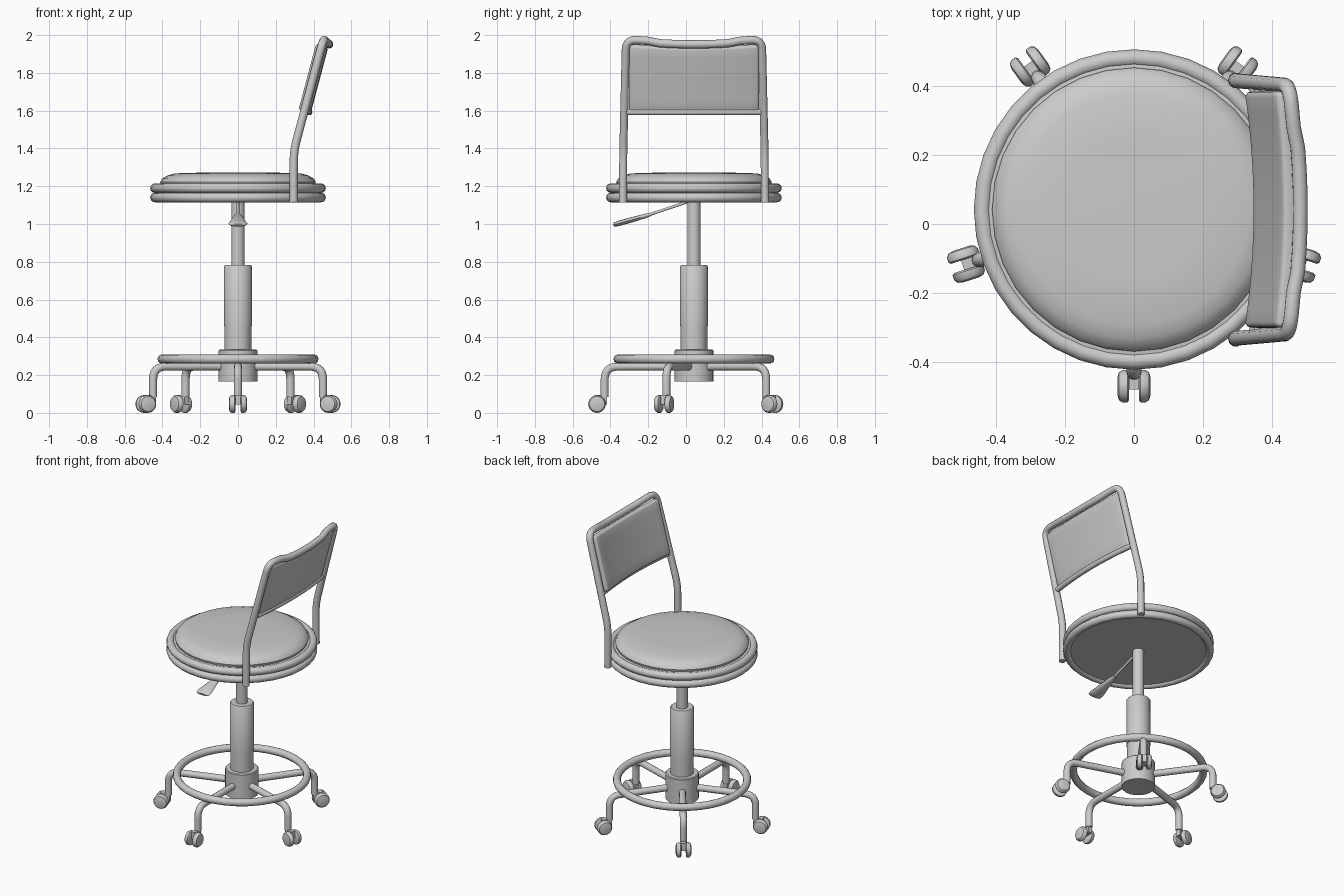
import bpy, bmesh
from math import sin, cos, pi, radians
from mathutils import Vector, Matrix

if "Cube" in bpy.data.objects:
    bpy.data.objects.remove(bpy.data.objects["Cube"])

CY = 0.042  # common axis of seat, column and base


def finish(obj, angle=40):
    bpy.ops.object.select_all(action='DESELECT')
    obj.select_set(True)
    bpy.context.view_layer.objects.active = obj
    bpy.ops.object.shade_smooth_by_angle(angle=radians(angle))
    return obj


def from_bmesh(name, bm):
    bmesh.ops.remove_doubles(bm, verts=bm.verts, dist=1e-5)
    bmesh.ops.recalc_face_normals(bm, faces=bm.faces)
    me = bpy.data.meshes.new(name)
    bm.to_mesh(me)
    bm.free()
    obj = bpy.data.objects.new(name, me)
    bpy.context.collection.objects.link(obj)
    return obj


def lathe(name, profile, matrix=None, sides=32):
    bm = bmesh.new()
    rings = [[bm.verts.new((r * cos(2 * pi * i / sides), r * sin(2 * pi * i / sides), z))
              for i in range(sides)] for r, z in profile]
    for a, b in zip(rings, rings[1:]):
        for i in range(sides):
            j = (i + 1) % sides
            bm.faces.new((a[i], a[j], b[j], b[i]))
    bmesh.ops.dissolve_degenerate(bm, dist=1e-6, edges=bm.edges)
    bm.transform(matrix or Matrix.Translation((0, CY, 0)))
    return finish(from_bmesh(name, bm))


def rounded(points, radius, steps=6):
    pts = [Vector(p) for p in points]
    out = [pts[0]]
    for a, b, c in zip(pts, pts[1:], pts[2:]):
        p, q = b + (a - b).normalized() * radius, b + (c - b).normalized() * radius
        for k in range(steps + 1):
            t = k / steps
            out.append(p * (1 - t) ** 2 + b * 2 * t * (1 - t) + q * t * t)
    return out + [pts[-1]]


def tube(name, points, radius):
    cu = bpy.data.curves.new(name, 'CURVE')
    cu.dimensions = '3D'
    cu.bevel_depth = radius
    cu.bevel_resolution = 3
    cu.use_fill_caps = True
    sp = cu.splines.new('POLY')
    sp.points.add(len(points) - 1)
    for p, co in zip(sp.points, points):
        p.co = (*co, 1)
    obj = bpy.data.objects.new(name, cu)
    bpy.context.collection.objects.link(obj)
    bpy.ops.object.select_all(action='DESELECT')
    obj.select_set(True)
    bpy.context.view_layer.objects.active = obj
    bpy.ops.object.convert(target='MESH')
    return finish(bpy.context.object)


def torus(name, z, major, minor):
    bpy.ops.mesh.primitive_torus_add(location=(0, CY, z), major_radius=major, minor_radius=minor,
                                     major_segments=36, minor_segments=12)
    bpy.context.object.name = name
    finish(bpy.context.object)


# Seat: domed cushion with two stacked rims
lathe("seat_cushion", [(0, 1.13), (0.435, 1.13), (0.435, 1.205), (0.408, 1.208), (0.412, 1.222),
                       (0.402, 1.24), (0.375, 1.256), (0.335, 1.268), (0.2, 1.272), (0, 1.273)])
torus("seat_rim_lower", 1.14, 0.44, 0.025)
torus("seat_rim_upper", 1.19, 0.44, 0.025)

# Gas column, sleeve and hub
lathe("column", [(0, 0.7), (0.035, 0.7), (0.035, 1.135), (0, 1.135)])
lathe("column_sleeve", [(0, 0.46), (0.074, 0.46), (0.074, 0.775), (0.069, 0.782), (0, 0.782)])
lathe("column_base", [(0, 0.3), (0.071, 0.3), (0.071, 0.462), (0, 0.462)])
lathe("hub", [(0, 0.165), (0.103, 0.165), (0.103, 0.33), (0.098, 0.335), (0, 0.335)])

# Foot ring
torus("foot_ring", 0.285, 0.402, 0.024)

# Five legs with twin-wheel casters
wheel = [(0, 0.014), (0.04, 0.014), (0.047, 0.019), (0.047, 0.034), (0.04, 0.044), (0.025, 0.048), (0, 0.048)]
for n in range(5):
    turn = Matrix.Translation((0, CY, 0)) @ Matrix.Rotation(radians(-90 + 72 * n), 4, 'Z')
    path = rounded([(0.06, 0, 0.245), (0.473, 0, 0.245), (0.473, 0, 0.085)], 0.07)
    tube(f"leg_{n}", [turn @ p for p in path], 0.022)
    for s in (1, -1):
        m = turn @ Matrix.Translation((0.513, 0, 0.047)) @ Matrix.Rotation(s * pi / 2, 4, 'X')
        lathe(f"caster_wheel_{n}_{s}", wheel, m, 20)
    bm = bmesh.new()
    bmesh.ops.create_cube(bm, size=1, matrix=turn @ Matrix.Translation((0.492, 0, 0.07))
                          @ Matrix.Diagonal((0.062, 0.03, 0.05, 1)))
    finish(from_bmesh(f"caster_fork_{n}", bm))

# Height lever: thin rod with a flared paddle
a, b, tip = Vector((0, 0.03, 1.125)), Vector((0, -0.2, 1.047)), Vector((0, -0.385, 0.995))
tube("lever_rod", [a, b], 0.008)
bm = bmesh.new()
axis = (tip - b).normalized()
up = Vector((0, -axis.z, axis.y)) * -1
rings = []
for t, w, h in [(-0.08, 0.012, 0.009), (0.1, 0.022, 0.012), (0.5, 0.036, 0.014),
                (0.85, 0.05, 0.014), (0.97, 0.046, 0.011), (1.0, 0.036, 0.006)]:
    c = b.lerp(tip, t)
    rings.append([bm.verts.new(c + Vector((w * cos(k * pi / 6), 0, 0)) + up * h * sin(k * pi / 6))
                  for k in range(12)])
for r, q in zip(rings, rings[1:]):
    for k in range(12):
        bm.faces.new((r[k], r[(k + 1) % 12], q[(k + 1) % 12], q[k]))
bm.faces.new(rings[0])
bm.faces.new(rings[-1])
finish(from_bmesh("lever_paddle", bm), 50)


# Backrest frame: leaning posts joined by a bowed top bar
def lean(z):
    return 0.295 + 0.266 * (z - 1.385)


def bow(y, half=0.36):
    return 1 - (y / half) ** 2


half = rounded([(0.295, 0.376, 1.115), (0.295, 0.374, 1.385), (lean(1.975), 0.36, 1.978),
                (0.463, 0.24, 1.969)], 0.06)
mid = [Vector((0.453 + 0.03 * bow(y), y, 1.974 - 0.023 * bow(y))) for y in (0.18, 0.12, 0.06)]
half += mid
centre = [Vector((0.483, 0, 1.951))]
other = [Vector((p.x, -p.y, p.z)) for p in reversed(half)]
tube("back_frame", [p + Vector((0, CY, 0)) for p in half + centre + other], 0.022)

# Lower crossbar of the backrest
ys = [-0.366 + 0.061 * k for k in range(13)]
tube("back_crossbar", [(lean(1.592) + 0.027 * bow(y, 0.366), y + CY, 1.592) for y in ys], 0.017)

# Curved padded back panel
bm = bmesh.new()
rows = []
for j in range(7):
    row = []
    for i in range(13):
        y = -0.34 + 0.68 * i / 12
        z = 1.605 + (0.353 - 0.014 * bow(y)) * j / 6
        row.append(bm.verts.new((lean(z) - 0.038 + 0.028 * bow(y), y + CY, z)))
    rows.append(row)
for r, q in zip(rows, rows[1:]):
    for i in range(12):
        bm.faces.new((r[i], q[i], q[i + 1], r[i + 1]))
me = bpy.data.meshes.new("back_panel")
bmesh.ops.recalc_face_normals(bm, faces=bm.faces)
if sum(f.normal.x for f in bm.faces) > 0:
    bmesh.ops.reverse_faces(bm, faces=bm.faces)
bm.to_mesh(me)
bm.free()
panel = bpy.data.objects.new("back_panel", me)
bpy.context.collection.objects.link(panel)
sol = panel.modifiers.new("thickness", 'SOLIDIFY')
sol.thickness, sol.offset = 0.045, -1
bev = panel.modifiers.new("soft_edges", 'BEVEL')
bev.width, bev.segments, bev.limit_method = 0.014, 3, 'ANGLE'
finish(panel)
